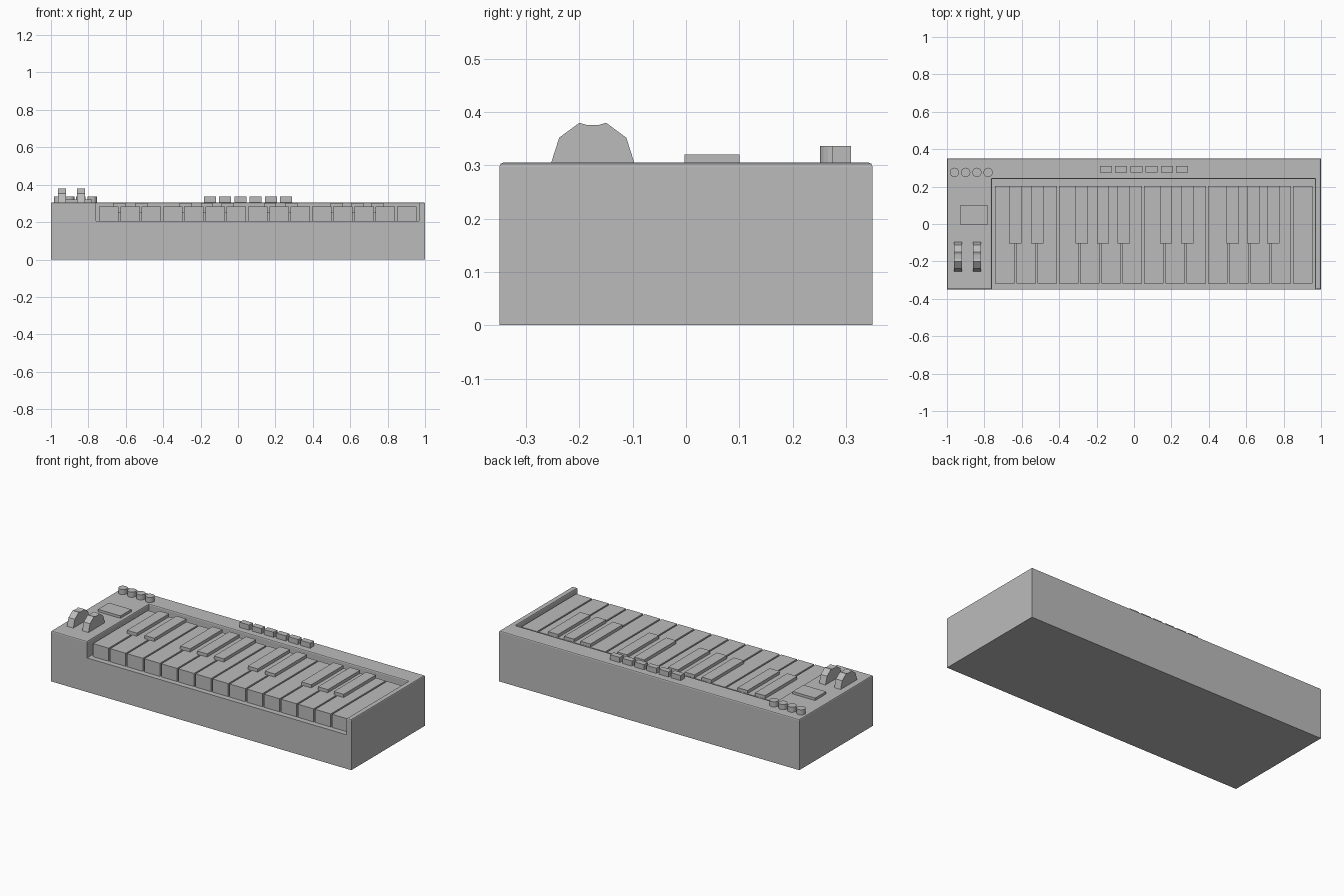
import bpy
import bmesh
from mathutils import Matrix, Vector

cube = bpy.data.objects.get("Cube")
if cube:
    bpy.data.objects.remove(cube, do_unlink=True)

grey = bpy.data.materials.new("plain grey")
grey.use_nodes = True
colour = (0.5, 0.5, 0.5, 1)
grey.diffuse_color = colour
grey.node_tree.nodes["Principled BSDF"].inputs["Base Color"].default_value = colour


def finish(name, bm):
    bmesh.ops.recalc_face_normals(bm, faces=bm.faces)
    mesh = bpy.data.meshes.new(name)
    bm.to_mesh(mesh)
    bm.free()
    mesh.materials.append(grey)
    obj = bpy.data.objects.new(name, mesh)
    bpy.context.collection.objects.link(obj)
    return obj


def box(name, x, y, z):
    low, high = Vector((x[0], y[0], z[0])), Vector((x[1], y[1], z[1]))
    bm = bmesh.new()
    bmesh.ops.create_cube(bm, size=1)
    bmesh.ops.scale(bm, vec=high - low, verts=bm.verts)
    bmesh.ops.translate(bm, vec=(low + high) / 2, verts=bm.verts)
    return finish(name, bm)


TOP, FLOOR = 0.305, 0.205

# Case: block with a key bed open at the front and softened top edges
case = box("case", (-1, 1), (-0.35, 0.35), (0, TOP))
cutter = box("key_bed_cutter", (-0.76, 0.968), (-0.5, 0.24), (FLOOR, 0.5))
cut = case.modifiers.new("key bed", "BOOLEAN")
cut.operation = "DIFFERENCE"
cut.solver = "EXACT"
cut.object = cutter
bpy.context.view_layer.update()
bm = bmesh.new()
bm.from_object(case, bpy.context.evaluated_depsgraph_get())
case.modifiers.remove(cut)
bpy.data.objects.remove(cutter, do_unlink=True)
rim = [e for e in bm.edges
       if all(v.co.z > TOP - 0.001 for v in e.verts) and e.calc_face_angle(0) > 0.5]
bmesh.ops.bevel(bm, geom=rim, offset=0.007, segments=2, profile=0.5, affect="EDGES")
bm.to_mesh(case.data)
bm.free()

# White keys
for i in range(15):
    x = -0.743 + i * 0.1138
    box(f"white_key_{i + 1}", (x, x + 0.104), (-0.318, 0.204), (FLOOR, 0.284))

# Black keys in groups of two and three
black_centres = (-0.634, -0.518, -0.279, -0.166, -0.054,
                 0.171, 0.285, 0.528, 0.638, 0.744)
for i, x in enumerate(black_centres):
    box(f"black_key_{i + 1}", (x - 0.033, x + 0.033), (-0.104, 0.202), (0.25, 0.303))

# Display and row of buttons
box("display", (-0.93, -0.781), (-0.003, 0.1), (0.295, 0.32))
for i in range(6):
    x = -0.182 + i * 0.0813
    box(f"button_{i + 1}", (x, x + 0.064), (0.275, 0.31), (0.295, 0.336))

# Knobs
for i in range(4):
    bm = bmesh.new()
    bmesh.ops.create_cone(bm, cap_ends=True, segments=16, radius1=0.025, radius2=0.025,
                          depth=0.042,
                          matrix=Matrix.Translation((-0.96 + i * 0.06, 0.276, 0.315)))
    finish(f"knob_{i + 1}", bm)

# Bend and modulation wheels: faceted profile with a thumb notch
half = [(0.078, 0.295), (0.078, 0.305), (0.063, 0.352), (0.025, 0.38), (0.012, 0.376)]
profile = half + [(-y, z) for y, z in reversed(half)]
for name, x in (("bend_wheel", -0.962), ("modulation_wheel", -0.861)):
    bm = bmesh.new()
    side = bm.faces.new([bm.verts.new((x, y - 0.175, z)) for y, z in profile])
    new = bmesh.ops.extrude_face_region(bm, geom=[side])["geom"]
    bmesh.ops.translate(bm, vec=(0.042, 0, 0),
                        verts=[v for v in new if isinstance(v, bmesh.types.BMVert)])
    finish(name, bm)
